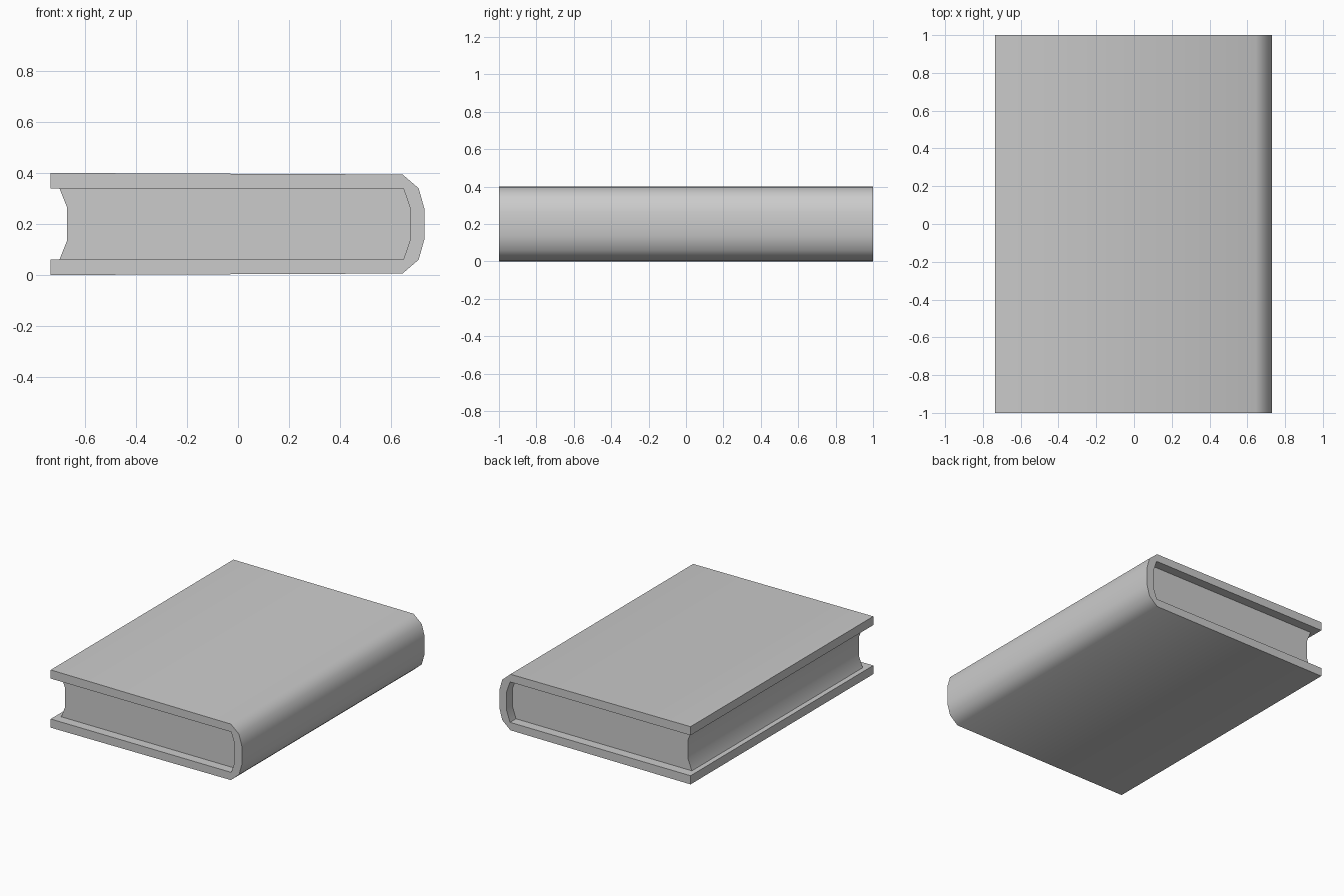
import bpy
import bmesh
import math

cube = bpy.data.objects.get("Cube")
if cube:
    bpy.data.objects.remove(cube, do_unlink=True)

grey = bpy.data.materials.new("plain grey")
grey.use_nodes = True
colour = (0.6, 0.6, 0.6, 1)
grey.diffuse_color = colour
grey.node_tree.nodes["Principled BSDF"].inputs["Base Color"].default_value = colour

MID = 0.2  # height of the mirror plane


def mirrored(half):
    """Complete an upper half outline with its reflection below the mid plane."""
    return half + [(x, 2 * MID - z) for x, z in reversed(half)]


def extrude_profile(name, outline, half_length, smooth_angle):
    """Sweep an x-z outline along y into a closed solid."""
    bm = bmesh.new()
    face = bm.faces.new([bm.verts.new((x, -half_length, z)) for x, z in outline])
    swept = bmesh.ops.extrude_face_region(bm, geom=[face])["geom"]
    verts = [v for v in swept if isinstance(v, bmesh.types.BMVert)]
    bmesh.ops.translate(bm, verts=verts, vec=(0, 2 * half_length, 0))
    bmesh.ops.recalc_face_normals(bm, faces=bm.faces)
    mesh = bpy.data.meshes.new(name)
    bm.to_mesh(mesh)
    bm.free()
    mesh.materials.append(grey)
    obj = bpy.data.objects.new(name, mesh)
    bpy.context.collection.objects.link(obj)
    bpy.ops.object.select_all(action="DESELECT")
    obj.select_set(True)
    bpy.context.view_layer.objects.active = obj
    bpy.ops.object.shade_smooth_by_angle(angle=math.radians(smooth_angle))
    return obj


# Wrap-around cover: boards and rounded spine in one piece
outer = mirrored([(-0.735, 0.4), (0.645, 0.394), (0.708, 0.34), (0.73, 0.262)])
spine_inner = mirrored([(0.648, 0.34), (0.675, 0.262)])
inner = mirrored([(-0.735, 0.34), (0.648, 0.34), (0.675, 0.262)])
extrude_profile("cover", outer + inner[::-1], 1.0, 50)

# Page block: hollow fore edge, rounded back, set in from the cover ends
fore_edge = mirrored([(-0.7, 0.34), (-0.67, 0.265)])
extrude_profile("pages", spine_inner + fore_edge[::-1], 0.935, 50)
